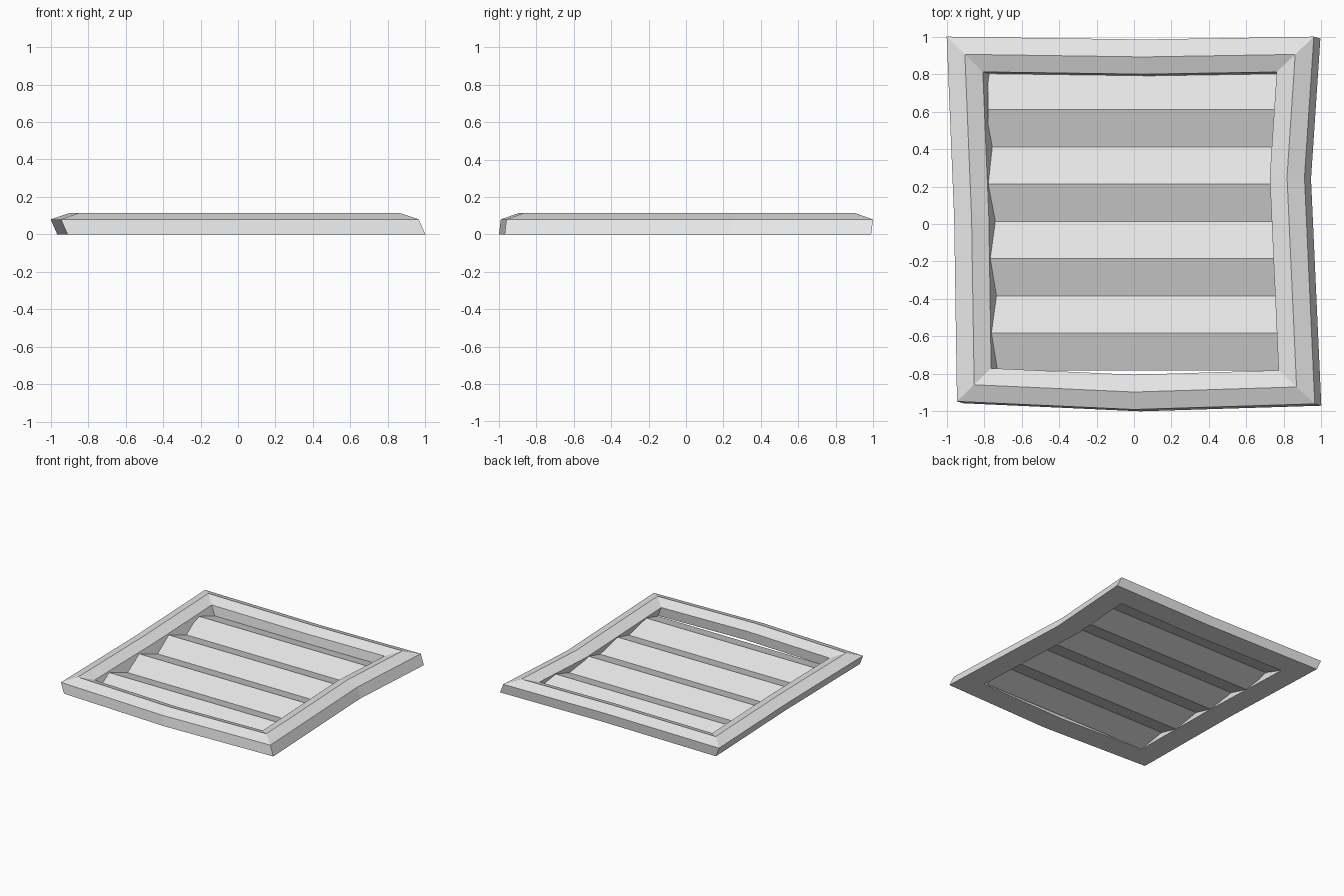
import bpy
import bmesh
from mathutils import Vector

cube = bpy.data.objects.get("Cube")
if cube:
    bpy.data.objects.remove(cube, do_unlink=True)

grey = bpy.data.materials.new("light_grey")
grey.use_nodes = True
grey.diffuse_color = (0.8, 0.8, 0.8, 1)
grey.node_tree.nodes["Principled BSDF"].inputs["Base Color"].default_value = grey.diffuse_color


def finish(bm, name):
    mesh = bpy.data.meshes.new(name)
    bm.to_mesh(mesh)
    bm.free()
    mesh.materials.append(grey)
    obj = bpy.data.objects.new(name, mesh)
    bpy.context.collection.objects.link(obj)
    return obj


def inset(points, width):
    """Mitred inward offset of a counter-clockwise outline."""
    result = []
    for i, p in enumerate(points):
        a = (p - points[i - 1]).normalized()
        b = (points[(i + 1) % len(points)] - p).normalized()
        na, nb = Vector((-a.y, a.x)), Vector((-b.y, b.x))
        result.append(p + (na + nb) * width / (1 + na.dot(nb)))
    return result


# Crooked frame: a ridged moulding whose base is shifted to one side
outline = [Vector(p) for p in (
    (-0.945, -0.947), (0, -0.99), (0.965, -0.96), (0.91, 0.25),
    (0.96, 1), (0.05, 0.985), (-1, 1), (-0.96, 0.03))]
lean = Vector((0.035, -0.01))
ridge = inset(outline, 0.093)
lip = inset(outline, 0.185)
profile = [
    ([p + lean for p in outline], 0), (outline, 0.08),
    (ridge, 0.113), (lip, 0.08), ([p + lean for p in lip], 0)]

bm = bmesh.new()
rings = [[bm.verts.new((p.x, p.y, z)) for p in pts] for pts, z in profile]
for k, ring in enumerate(rings):
    after = rings[(k + 1) % len(rings)]
    for i in range(len(ring)):
        j = (i + 1) % len(ring)
        bm.faces.new((ring[i], ring[j], after[j], after[i]))
bmesh.ops.recalc_face_normals(bm, faces=bm.faces)
finish(bm, "frame")

# Folded louvre panel: alternating valleys and ridges across the opening
bm = bmesh.new()
folds = []
for i in range(9):
    y = 0.81 - 0.199 * i
    z = 0.07 if i % 2 else 0.001
    folds.append([bm.verts.new((x, y, z)) for x in (-0.78, 0.79)])
for a, b in zip(folds, folds[1:]):
    bm.faces.new((a[0], b[0], b[1], a[1]))
finish(bm, "louvre_panel")
